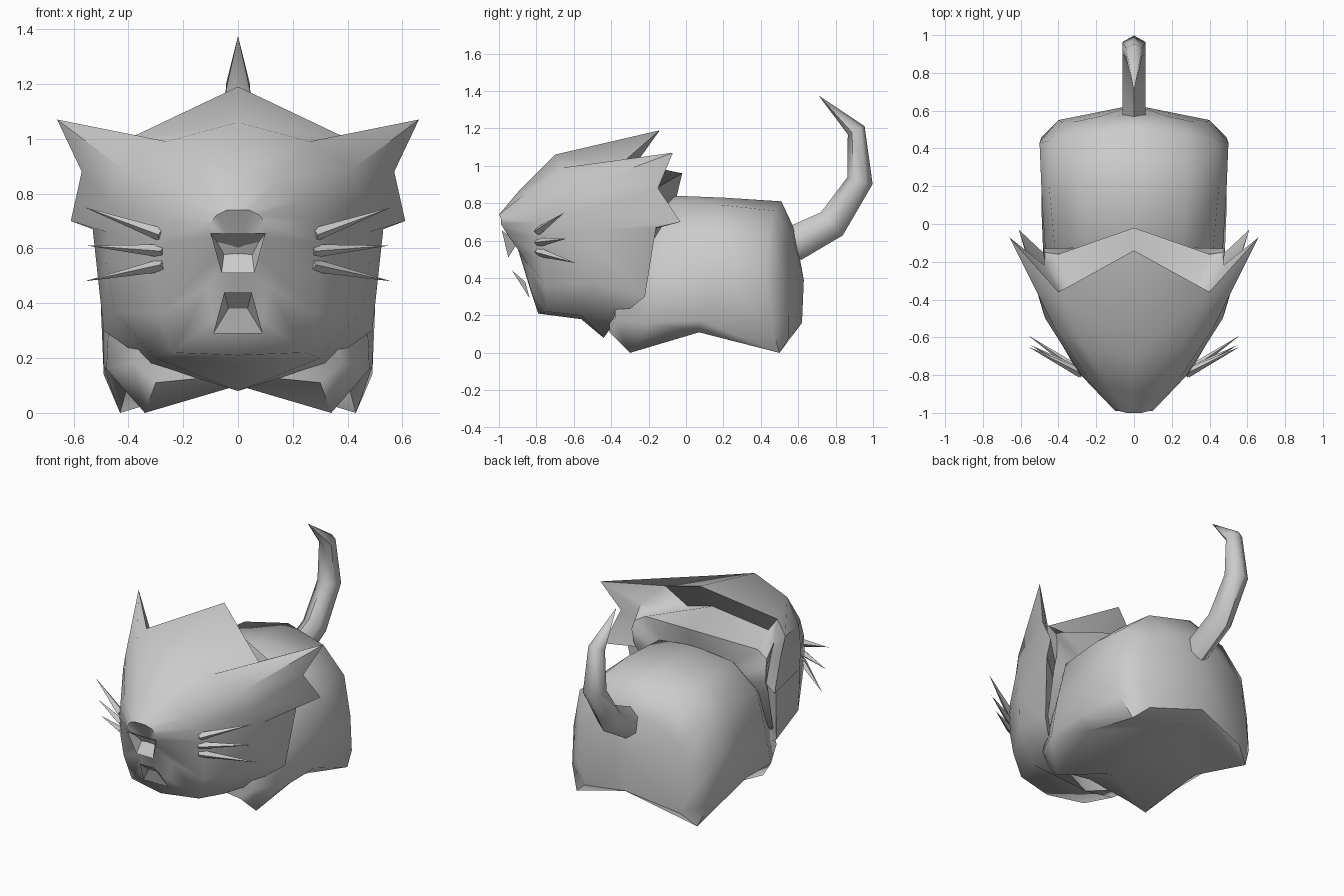
import bpy
import bmesh
import math
from mathutils import Vector

cube = bpy.data.objects.get("Cube")
if cube:
    bpy.data.objects.remove(cube, do_unlink=True)

# One plain grey for the whole model
grey = bpy.data.materials.new("plain_grey")
grey.use_nodes = True
colour = (0.6, 0.6, 0.6, 1)
grey.diffuse_color = colour
grey.node_tree.nodes["Principled BSDF"].inputs["Base Color"].default_value = colour


def point(p):
    """Convert hundredths of a unit into a vector."""
    return Vector(p) / 100


def finish(name, bm, mirrored=True, angle=60):
    """Mirror half a mesh, then turn it into a smooth shaded object."""
    if mirrored:
        geometry = bm.verts[:] + bm.edges[:] + bm.faces[:]
        bmesh.ops.mirror(bm, geom=geometry, axis='X', merge_dist=0.0005)
    bmesh.ops.remove_doubles(bm, verts=bm.verts[:], dist=0.0005)
    bmesh.ops.recalc_face_normals(bm, faces=bm.faces[:])
    mesh = bpy.data.meshes.new(name)
    bm.to_mesh(mesh)
    bm.free()
    mesh.materials.append(grey)
    obj = bpy.data.objects.new(name, mesh)
    bpy.context.collection.objects.link(obj)
    bpy.ops.object.select_all(action='DESELECT')
    obj.select_set(True)
    bpy.context.view_layer.objects.active = obj
    bpy.ops.object.shade_smooth_by_angle(angle=math.radians(angle))
    return obj


def loft_half(name, rings, first_centre, last_centre, angle=60):
    """Skin half rings from front to back and close both ends with fans."""
    bm = bmesh.new()
    rows = [[bm.verts.new(point(p)) for p in ring] for ring in rings]
    for front, back in zip(rows, rows[1:]):
        for i in range(len(front) - 1):
            bm.faces.new((front[i], front[i + 1], back[i + 1], back[i]))
    for row, centre in ((rows[0], first_centre), (rows[-1], last_centre)):
        tip = bm.verts.new(point(centre))
        for a, b in zip(row, row[1:]):
            bm.faces.new((tip, a, b))
    return finish(name, bm, angle=angle)


def folded_plate(name, top, inner, bottom):
    """Make a hollow fold: two crossing quads closed by side triangles."""
    bm = bmesh.new()
    left = [bm.verts.new(point(p)) for p in (top, inner, bottom)]
    right = [bm.verts.new(point((-p[0], p[1], p[2]))) for p in (top, inner, bottom)]
    for i in range(2):
        bm.faces.new((left[i], left[i + 1], right[i + 1], right[i]))
    bm.faces.new(left)
    bm.faces.new(right)
    finish(name, bm, mirrored=False, angle=30)


# Head: muzzle, cheeks, widest ring, then the rim with crown, ears and ruff
face = [
    [(0, -100, 74), (4, -100, 74), (8, -99, 72), (10, -99, 69), (11, -96, 64),
     (11, -89, 54), (11, -84, 46), (9, -83, 34), (0, -83, 33)],
    [(0, -89, 87), (14, -86, 85), (24, -82, 78), (28, -80, 70), (30, -78, 62),
     (30, -77, 50), (29, -75, 36), (24, -74, 22), (0, -79, 21)],
    [(0, -70, 106), (26, -66, 99), (42, -55, 89), (47, -50, 77), (48, -47, 66),
     (48, -47, 55), (45, -50, 37), (30, -56, 20), (0, -56, 18)],
    [(0, -14, 119), (40, -36, 100), (66, -7, 107), (57, -15, 88), (61, -3, 70),
     (53, -16, 67), (49, -22, 30), (32, -37, 18), (0, -44, 8)],
]
# The recess tucks in under the rim, and the nape comes back out behind it
hollow = Vector((0, -60, 55))
recess = [Vector(p).lerp(hollow, 0.28) for p in face[-1]]
nape = [(0, -2, 96), (40, -16, 88), (47, -15, 84), (48, -13, 79), (47, -14, 70),
        (46, -18, 62), (44, -26, 34), (27, -40, 23), (0, -42, 16)]
loft_half("head", face + [recess, nape], (0, -91, 59), (0, -12, 55))

# Body: chest, front feet, belly, rear feet, rump
body = [
    [(0, -38, 60), (18, -38, 56), (30, -38, 45), (34, -38, 32), (38, -38, 18),
     (30, -41, 11), (0, -40, 14)],
    [(0, -6, 84), (26, -10, 79), (42, -12, 64), (47, -14, 38), (48, -18, 16),
     (34, -30, 0), (0, -22, 10)],
    [(0, 20, 83), (28, 20, 79), (45, 20, 64), (49, 18, 40), (49, 8, 17),
     (40, 7, 11), (0, 7, 11)],
    [(0, 51, 81), (28, 47, 76), (45, 44, 62), (50, 43, 38), (49, 46, 14),
     (43, 50, 0), (0, 45, 13)],
    [(0, 58, 66), (18, 57, 62), (32, 54, 53), (38, 54, 40), (40, 55, 20),
     (34, 55, 8), (0, 62, 16)],
]
loft_half("body", body, (0, -40, 36), (0, 63, 39))

# Tail: six sided tube that curls up to a point
path = [(57, 58, 9.5), (78, 69, 8.5), (93, 92, 7), (91, 119, 5)]
tip_point = (0, 71, 137.5)
bm = bmesh.new()
spine = [Vector((0, y, z)) for y, z, r in path] + [Vector(tip_point)]
rows = []
for i, (y, z, radius) in enumerate(path):
    along = (spine[i + 1] - spine[max(i - 1, 0)]).normalized()
    across = along.cross(Vector((1, 0, 0)))
    row = []
    for k in range(6):
        turn = math.tau * k / 6
        side = Vector((math.sin(turn) * min(radius, 7), 0, 0))
        row.append(bm.verts.new(point(spine[i] + side + across * math.cos(turn) * radius)))
    rows.append(row)
tip = bm.verts.new(point(tip_point))
for k in range(6):
    n = (k + 1) % 6
    for low, high in zip(rows, rows[1:]):
        bm.faces.new((low[k], low[n], high[n], high[k]))
    bm.faces.new((rows[-1][k], rows[-1][n], tip))
bm.faces.new(rows[0])
finish("tail", bm, mirrored=False)

# Nose and lower lip
folded_plate("nose", (10, -98.5, 65.5), (5, -90, 59), (6, -95, 51))
folded_plate("lower_lip", (5, -93, 44), (3.5, -86, 38), (9, -83.5, 29))

# Whiskers: three thin spikes on each cheek
whiskers = {
    "upper_whiskers": ((28, -79, 65), (56, -65, 75)),
    "middle_whiskers": ((27, -79, 59), (55, -64, 61)),
    "lower_whiskers": ((27, -79, 54), (56, -59, 48)),
}
for name, (root, end) in whiskers.items():
    bm = bmesh.new()
    a, b = point(root), point(end)
    bmesh.ops.create_cone(bm, segments=4, cap_ends=True, radius1=0.025,
                          radius2=0, depth=(b - a).length)
    turn = (b - a).to_track_quat('Z', 'Y')
    for v in bm.verts:
        v.co = turn @ v.co + (a + b) / 2
    finish(name, bm)
